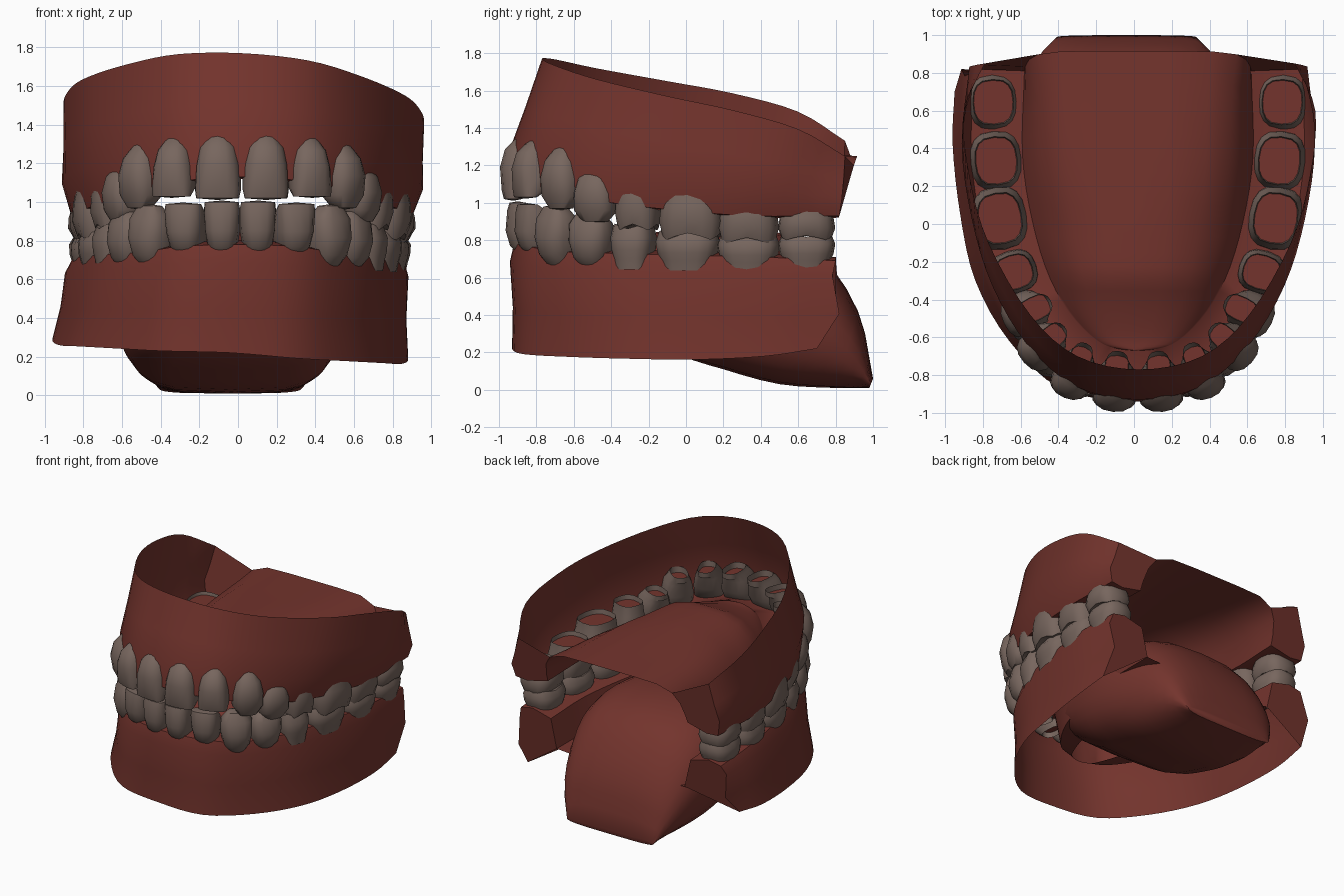
import bpy, bmesh, math
from mathutils import Vector

if "Cube" in bpy.data.objects:
    bpy.data.objects.remove(bpy.data.objects["Cube"])


def material(name, rgb):
    m = bpy.data.materials.new(name)
    m.use_nodes = True
    m.diffuse_color = (*rgb, 1)
    bsdf = m.node_tree.nodes["Principled BSDF"]
    bsdf.inputs["Base Color"].default_value = (*rgb, 1)
    bsdf.inputs["Roughness"].default_value = 0.8
    return m


GUM = material("gum red", (0.172, 0.034, 0.026))
ENAMEL = material("tooth ivory", (0.185, 0.133, 0.112))


def finish(name, bm, mats, angle=45):
    bmesh.ops.remove_doubles(bm, verts=bm.verts, dist=0.0005)
    bmesh.ops.recalc_face_normals(bm, faces=bm.faces)
    me = bpy.data.meshes.new(name)
    bm.to_mesh(me)
    bm.free()
    ob = bpy.data.objects.new(name, me)
    bpy.context.collection.objects.link(ob)
    for m in mats:
        me.materials.append(m)
    bpy.ops.object.select_all(action='DESELECT')
    ob.select_set(True)
    bpy.context.view_layer.objects.active = ob
    bpy.ops.object.shade_smooth_by_angle(angle=math.radians(angle))


def smooth(points, steps):
    """Smooth curve through the points."""
    p = [Vector(q) for q in points]
    p = [2 * p[0] - p[1]] + p + [2 * p[-1] - p[-2]]
    out = []
    for i in range(1, len(p) - 2):
        a, b, c, d = p[i - 1:i + 3]
        for s in range(steps):
            t = s / steps
            out.append(b + (c - a) * t / 2 + (a - 2.5 * b + 2 * c - d / 2) * t * t
                       + (1.5 * (b - c) + (d - a) / 2) * t ** 3)
    return out + [p[-2]]


def arch(half):
    """Full arch from its left half, mirrored across x."""
    full = [(-x, y, z) for x, y, z in half[:0:-1]] + list(half)
    return smooth(full, 4)


def inset(row, d, dz=0):
    """Move an arch row inwards by d and up by dz."""
    out = []
    for i, p in enumerate(row):
        t = row[min(i + 1, len(row) - 1)] - row[max(i - 1, 0)]
        n = Vector((-t.y, t.x, 0)).normalized()
        out.append(p + n * d + Vector((0, 0, dz)))
    return out


def blend(a, b, t):
    return [p.lerp(q, t) for p, q in zip(a, b)]


def power(v, e):
    return math.copysign(abs(v) ** e, v)


def loft(bm, rows, closed=False):
    grid = [[bm.verts.new(p) for p in r] for r in rows]
    for a, b in zip(grid, grid[1:]):
        n = len(a)
        for i in range(n if closed else n - 1):
            j = (i + 1) % n
            bm.faces.new((a[i], a[j], b[j], b[i]))
    return grid


def cap_ends(bm, grid):
    for end in (0, -1):
        bm.faces.new([r[end] for r in grid])


# Upper gum: outer wall, tooth ridge and broad flat-topped palate
rim = arch([(0, -.77, 1.77), (.33, -.7, 1.75), (.58, -.48, 1.69), (.8, -.1, 1.61),
            (.9, .25, 1.54), (.93, .6, 1.44), (.82, .85, 1.29)])
rim = [p + Vector((.03, 0, -.05 * p.x)) for p in rim]
line = arch([(0, -.94, 1.13), (.3, -.88, 1.11), (.54, -.68, 1.06), (.71, -.4, 1.0),
             (.82, -.05, .96), (.88, .35, .93), (.87, .82, .93)])
line = [p + Vector((.02, 0, 0)) for p in line]
lingual = inset(line, .27, .03)
rows = [rim, inset(blend(rim, line, .4), -.02), inset(blend(rim, line, .7), -.04),
        line, inset(line, .1, -.01), lingual]
for k in (.97, .9, .8, .6, .3, 0):
    row = []
    for p in lingual:
        rear = max(0, p.y / .82)
        rise = 1 - k ** (3.5 + 4.5 * rear)
        h = (1.29 - .04 * rear - p.z) * min(1, max(0, p.y + .68) / .4) ** .7
        row.append(Vector((p.x * k * (1 + .12 * rise * rear ** 4),
                           p.y + .11 * rise * rear ** 4, p.z + h * rise)))
    rows.append(row)
bm = bmesh.new()
cap_ends(bm, loft(bm, rows)[:9])
finish("upper_gum", bm, [GUM])

# Lower gum: open shell with a lingual wall and closed rear ends
line = arch([(0, -.92, .78), (.3, -.86, .77), (.5, -.69, .74), (.67, -.4, .73),
             (.78, -.02, .72), (.85, .4, .71), (.86, .8, .69)])
base = arch([(0, -.93, .22), (.35, -.87, .21), (.62, -.62, .21), (.8, -.3, .21),
             (.88, .05, .21), (.92, .42, .23), (.91, .7, .27)])
base = [p + Vector((-.04, 0, -.055 * p.x)) for p in base]
lingual = inset(line, .26, -.02)
wall = [Vector((p.x, p.y, .45)) for p in inset(line, .31)]
floor = [Vector((p.x * .5, p.y, .43)) for p in wall]
middle = blend(base, line, .4)
for end in (0, -1):
    middle[end].y += .08
bm = bmesh.new()
grid = loft(bm, [base, middle, inset(blend(base, line, .83), -.02), line,
                 inset(line, .1, .02), lingual, wall, floor])
cap_ends(bm, grid[:7])
finish("lower_gum", bm, [GUM])

# Tongue: cross-sections between an upper and a lower path (y, z, half width)
top = smooth([(-.58, .72, .15), (-.4, .8, .38), (0, .86, .54), (.4, .86, .6),
              (.7, .74, .57), (.92, .42, .48), (1, .06, .37)], 3)
bottom = smooth([(-.55, .62, 0), (-.4, .45, 0), (-.05, .2, 0), (.2, .11, 0),
                 (.5, .03, 0), (.8, .01, 0), (.98, .01, 0)], 3)
sections = []
for a, b in zip(top, bottom):
    ring = []
    for i in range(24):
        c, s = math.cos(i * math.pi / 12), math.sin(i * math.pi / 12)
        w = power(c, .7 if s > 0 else .5) * a.z
        v = (1 + power(s, .9)) / 2
        ring.append((w - .04, b.x + (a.x - b.x) * v, b.y + (a.y - b.y) * v))
    sections.append(ring)
bm = bmesh.new()
grid = loft(bm, sections, True)
bm.faces.new(grid[0])
bm.faces.new(grid[-1])
finish("tongue", bm, [GUM])

# Tooth profiles: (height from gum to tip, width, depth, outward shift)
INCISOR = [(-.1, .55, .8, -.3), (0, .62, .88, -.2), (.15, .83, .95, -.07), (.45, .98, 1, 0),
           (.85, 1.02, .65, .14), (1, .95, .35, .24)]
CANINE = [(-.1, .55, .8, -.25), (0, .64, .88, -.17), (.15, .85, .95, -.06), (.45, 1.02, 1, 0),
          (.78, 1, .75, .06), (1, .6, .4, .1)]
MOLAR = [(-.3, .8, .8, 0), (0, .85, .88, 0), (.25, .96, .97, 0), (.6, 1.02, 1, 0),
         (.92, .92, .8, 0)]
SIDES = 16


def tooth(name, x, y, turn, width, depth, z_gum, z_tip, profile):
    a = math.radians(turn)
    out, along = Vector((math.sin(a), -math.cos(a), 0)), Vector((math.cos(a), math.sin(a), 0))
    height = z_tip - z_gum
    molar = profile is MOLAR

    def ring(h, w, d, shift):
        pts = []
        for i in range(SIDES):
            t = 2 * math.pi * i / SIDES
            c, s = power(math.cos(t), .8), power(math.sin(t), .7)
            z = z_gum + height * h
            if molar and h > .8:
                z -= height * .07 * math.cos(4 * t)
            pts.append(Vector((x, y, z)) + along * (c * w * width / 2)
                       + out * (s * d / 2 + shift) * depth)
        return pts

    rings = [ring(*p) for p in profile]
    h, w, d, shift = profile[0]
    # Root end with a sunken gum-coloured core
    rings.insert(0, ring(h + .15, w * .96, d * .96, shift))
    bm = bmesh.new()
    grid = loft(bm, rings, True)
    bm.faces.new(grid[0]).material_index = 1
    tip = sum(rings[-1], Vector()) / SIDES
    tip.z += -height * .1 if molar else height * .03
    v = bm.verts.new(tip)
    for i in range(SIDES):
        bm.faces.new((grid[-1][i], grid[-1][(i + 1) % SIDES], v))
    finish(name, bm, [ENAMEL, GUM], 50)


# One half of each row: x, y, turn, width, depth, gum height, tip height
UPPER = [(.12, -.86, 5, .235, .27, 1.33, 1.02, INCISOR),
         (.34, -.8, 22, .215, .26, 1.31, 1.03, INCISOR),
         (.51, -.65, 48, .22, .25, 1.27, .97, CANINE),
         (.6, -.475, 64, .23, .24, 1.17, .9, CANINE),
         (.655, -.255, 72, .23, .25, 1.09, .85, MOLAR),
         (.73, .03, 80, .34, .29, 1.05, .8, MOLAR),
         (.75, .335, 85, .32, .28, 1.0, .78, MOLAR),
         (.765, .645, 88, .3, .27, .96, .8, MOLAR)]
LOWER = [(.09, -.84, 4, .185, .25, .73, 1.0, INCISOR),
         (.275, -.79, 18, .2, .25, .73, .99, INCISOR),
         (.45, -.68, 42, .22, .25, .68, .98, CANINE),
         (.56, -.5, 60, .23, .25, .67, .95, CANINE),
         (.64, -.28, 70, .23, .24, .7, .89, MOLAR),
         (.7, .01, 80, .34, .27, .69, .86, MOLAR),
         (.74, .335, 84, .33, .27, .68, .84, MOLAR),
         (.755, .645, 88, .3, .26, .69, .84, MOLAR)]
for jaw, row, offset in (("upper", UPPER, .02), ("lower", LOWER, .01)):
    for side, sign in (("left", 1), ("right", -1)):
        for n, (x, y, turn, *rest) in enumerate(row):
            tooth(f"{jaw}_{side}_tooth_{n + 1}", sign * x + offset, y, sign * turn, *rest)
